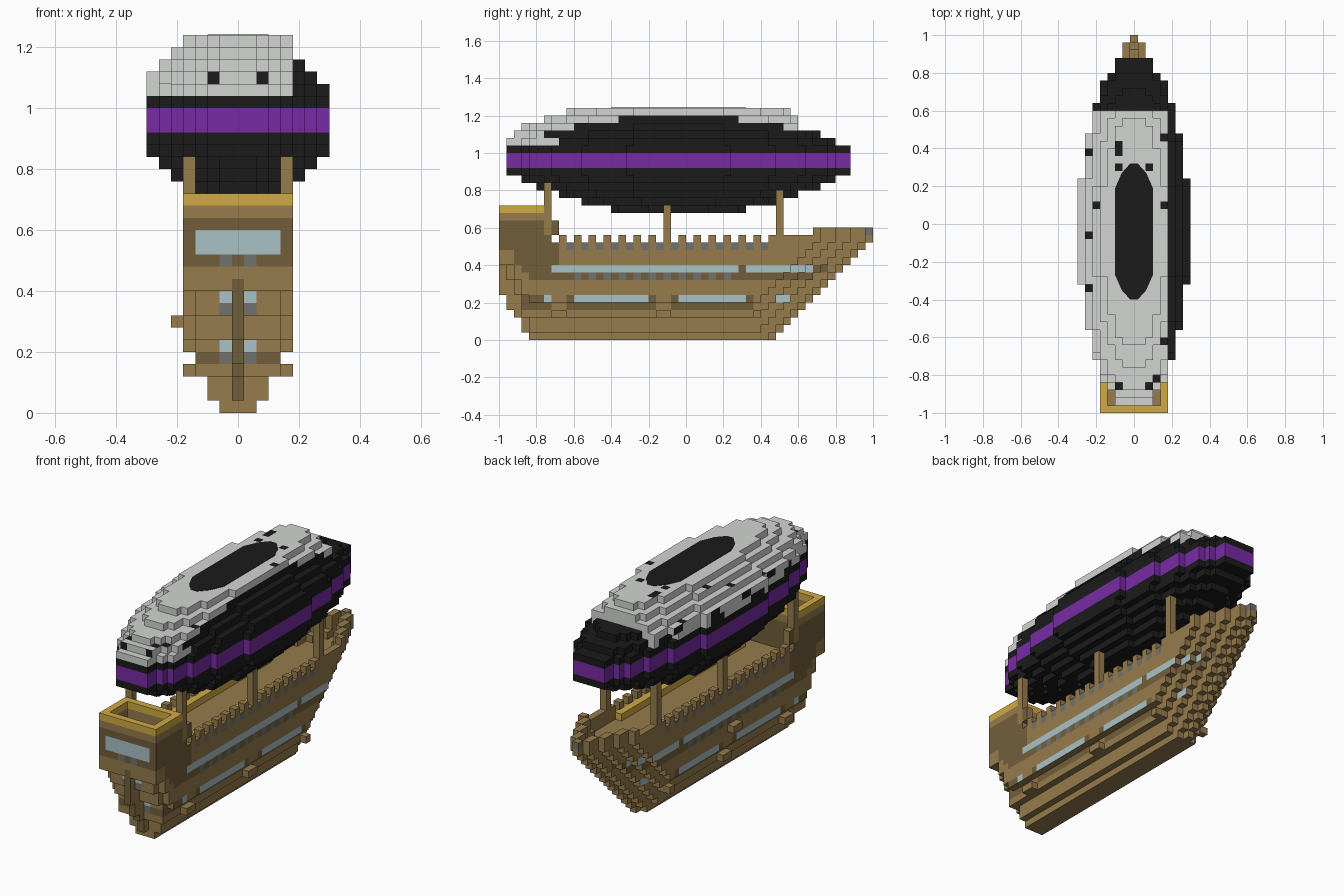
import bpy, bmesh, math
from mathutils import Vector

S = 0.04  # block size
old = bpy.data.objects.get("Cube")
if old:
    bpy.data.objects.remove(old, do_unlink=True)

PALETTE = {
    "wood": (0.305, 0.2, 0.074), "dark_wood": (0.17, 0.112, 0.044),
    "gold": (0.63, 0.4, 0.057), "glass": (0.4, 0.54, 0.57),
    "iron": (0.165, 0.165, 0.15), "pale_grey": (0.64, 0.66, 0.64),
    "black": (0.011, 0.011, 0.011), "purple": (0.19, 0.024, 0.38),
}
MATS = {}
for name, rgb in PALETTE.items():
    m = bpy.data.materials.new(name)
    m.use_nodes = True
    m.diffuse_color = (*rgb, 1)
    m.node_tree.nodes["Principled BSDF"].inputs["Base Color"].default_value = (*rgb, 1)
    MATS[name] = m
NAMES = list(PALETTE)


def build(name, cells, paint):
    """Skin a set of (i, j, k) blocks; paint(i, j, k, normal) names the colour."""
    bm = bmesh.new()
    cache = {}

    def vert(p):
        if p not in cache:
            cache[p] = bm.verts.new(((p[0] - 0.5) * S, p[1] * S - 1, p[2] * S))
        return cache[p]

    for c in sorted(cells):
        for axis in range(3):
            for side in (0, 1):
                n = [0, 0, 0]
                n[axis] = 2 * side - 1
                if tuple(a + b for a, b in zip(c, n)) in cells:
                    continue
                u, v = (axis + 1) % 3, (axis + 2) % 3
                loop = []
                for du, dv in ((0, 0), (1, 0), (1, 1), (0, 1)):
                    p = list(c)
                    p[axis] += side
                    p[u] += du
                    p[v] += dv
                    loop.append(vert(tuple(p)))
                f = bm.faces.new(loop if side else loop[::-1])
                f.material_index = NAMES.index(paint(*c, n))
    me = bpy.data.meshes.new(name)
    bm.to_mesh(me)
    bm.free()
    for m in MATS.values():
        me.materials.append(m)
    bpy.context.collection.objects.link(bpy.data.objects.new(name, me))


def within(v, *spans):
    return any(a <= v < b for a, b in spans)


# Hull: stepped keel, raked bow, undercut stern, hollow deck with crenellated rail
BOW = (0, 1, 1, 2, 2, 3, 3, 4)
STERN = (4, 4, 4, 3, 3, 3, 2, 2, 1, 1)


def half(j, k):
    end = min(50, 37 + k)
    if j >= end:
        return -1
    return min((1, 2, 2, 3, 3, 4)[min(k, 5)], BOW[min(end - 1 - j, 7)])


def stern(k, i=0):
    return 6 if k >= 10 else STERN[k] + (abs(i) == 4)


hull = set()
for k in range(15):
    for j in range(stern(k), 50):
        h = half(j, k)
        for i in range(-h, h + 1):
            wall = abs(i) == h or abs(i) > half(j + 1, k)
            rail = k == 12 or (k == 13 and (j >= 37 or j % 2 == 0)) or j >= 42
            if j >= stern(k, i) and (k < 12 or (wall and rail)):
                hull.add((i, j, k))
for s in (-4, 4):
    hull |= {(s, j, 3) for j in (7, 8, 21, 22, 34)}            # side fenders
    hull |= {(s, 7, 14), (s, 7, 15)}                           # rail step
hull |= {(-5, 20, 7), (-5, 21, 7)}


def paint_hull(i, j, k, n):
    if n[2] == 0 and j >= 49:
        return "iron" if k == 14 else "wood"
    if n[1] < 0 and j < 6 and k < 10:
        if abs(i) == 1 and k in (4, 5, 8, 9):
            return "glass" if k in (5, 9) else "iron"
        return "dark_wood" if k == 4 else "wood"
    if n[1] or n[2] or i * n[0] < 0:
        return "wood"
    if k == 9:
        if within(j, (7, 32), (33, 42)):
            return "glass"
        return "dark_wood" if within(j, (3, 44)) else "wood"
    if k == 8 and within(j, (4, 42)):
        return "iron" if within(j, (10, 31)) and j % 2 == 0 else "dark_wood"
    if k == 5 and within(j, (6, 7), (10, 20), (24, 33), (37, 39)):
        return "glass"
    if k in (4, 5) and within(j, (3, 7), (9, 21), (23, 34)):
        return "dark_wood"
    if k == 12 and within(j, (9, 37)) and j % 2:
        return "iron"
    if within(k, (10, 16)) and j < 8:
        return "dark_wood"
    return "wood"


build("hull", hull, paint_hull)

# Gold planks inside the deck rail
build("deck_trim", {(s, j, 12) for s in (-3, 3) for j in range(8, 36)},
      lambda i, j, k, n: "gold")

# Rudder post
first = (4, 3, 3, 2, 1, 1, 0, 0, 0, 0, 0)
build("rudder", {(0, j, k) for k, a in enumerate(first) for j in range(a, stern(min(k, 9)))},
      lambda i, j, k, n: "dark_wood" if n[1] < 0 else "wood")

# Stern gallery: open-topped cabin with gold rim
gallery = {(i, j, k) for i in range(-4, 5) for j in range(6) for k in range(10, 18)
           if k < 15 or abs(i) == 4 or j in (0, 5)}


def paint_gallery(i, j, k, n):
    if k == 17:
        return "gold"
    inside = i * n[0] < 0 or (n[1] > 0 and j == 0) or (n[1] < 0 and j > 0)
    if n[2] or inside or k == 16:
        return "wood"
    if n[1] < 0:
        if k in (13, 14) and abs(i) < 4:
            return "glass"
        if k == 12 and abs(i) == 1:
            return "iron"
    return "dark_wood" if k >= 12 or (n[0] and j > 1) else "wood"


build("stern_gallery", gallery, paint_gallery)

# Posts carrying the balloon
for label, j, top in (("stern", 6, 21), ("middle", 22, 18), ("bow", 37, 20)):
    build(label + "_posts", {(s, j, k) for s in (-4, 4) for k in range(12, top)},
          lambda i, j, k, n: "wood")


# Balloon: stacked elliptical layers
def layer(k, width, length):
    cells = set()
    for i in range(-width, width + 1):
        reach = (length + 0.017) * math.sqrt(1 - (i / (width + 0.33)) ** 2)
        cells |= {(i, j, k) for j in range(50) if abs((j - 23.5) * S) < reach}
    return cells


envelope = set()
steps = ((7, 0.92), (7, 0.92), (7, 0.84), (6, 0.76), (5, 0.64), (4, 0.52), (3, 0.36))
for m, (w, l) in enumerate(steps):
    envelope |= layer(23 - m, w, l)
    if m < 6:
        envelope |= layer(24 + m, w, l)

# Pale upper armour, stopping short of the bow and the left flank
armour = set()
for k, w, l in ((26, 7, 0.92), (27, 7, 0.88), (28, 6, 0.84), (29, 5, 0.72), (30, 4, 0.60)):
    armour |= {c for c in layer(k, w, l) if c[0] <= 4 and c[1] < 40
               and not (k == 26 and c[0] < -4 and c[1] % 9 < 3)}
envelope -= armour

build("balloon", envelope, lambda i, j, k, n: "purple" if k in (23, 24) else "black")

# Dark blocks on the armour: scattered tops, two eyes, side gaps and the cut left flank
SPOTS = {(-2, 3), (2, 3), (3, 4), (-6, 34), (-2, 34), (-2, 35), (-2, 32), (2, 32),
         (-5, 27), (-6, 23), (4, 27), (4, 36), (-6, 16), (4, 9)}
FLANK = {27: 0.72, 28: 0.58, 29: 0.32}


def paint_armour(i, j, k, n):
    eye = abs(i) == 2 and k == 27 and n[1] < 0 and j < 4
    flank = n[0] > 0 and i == 4 and abs(j - 23.5) * S < FLANK.get(k, 0)
    gap = n[0] < 0 and k == 27 and j > 8 and j % 7 < 2
    spot = n[2] > 0 and (i, j) in SPOTS
    return "black" if eye or flank or gap or spot else "pale_grey"


build("balloon_armour", armour, paint_armour)

# Dark oval panel on the crown
bm = bmesh.new()
corners = [(0.02, 0.36), (0.065, 0.31), (0.1, 0.23)]
half_ring = corners + [(x, -y) for x, y in reversed(corners)]
ring = half_ring + [(-x, y) for x, y in reversed(half_ring)]
face = bm.faces.new([bm.verts.new((x, y - S, 1.236)) for x, y in ring])
ext = bmesh.ops.extrude_face_region(bm, geom=[face])
bmesh.ops.translate(bm, vec=Vector((0, 0, 0.006)),
                    verts=[g for g in ext["geom"] if isinstance(g, bmesh.types.BMVert)])
bmesh.ops.recalc_face_normals(bm, faces=bm.faces)
me = bpy.data.meshes.new("crown_panel")
bm.to_mesh(me)
bm.free()
me.materials.append(MATS["black"])
bpy.context.collection.objects.link(bpy.data.objects.new("crown_panel", me))
